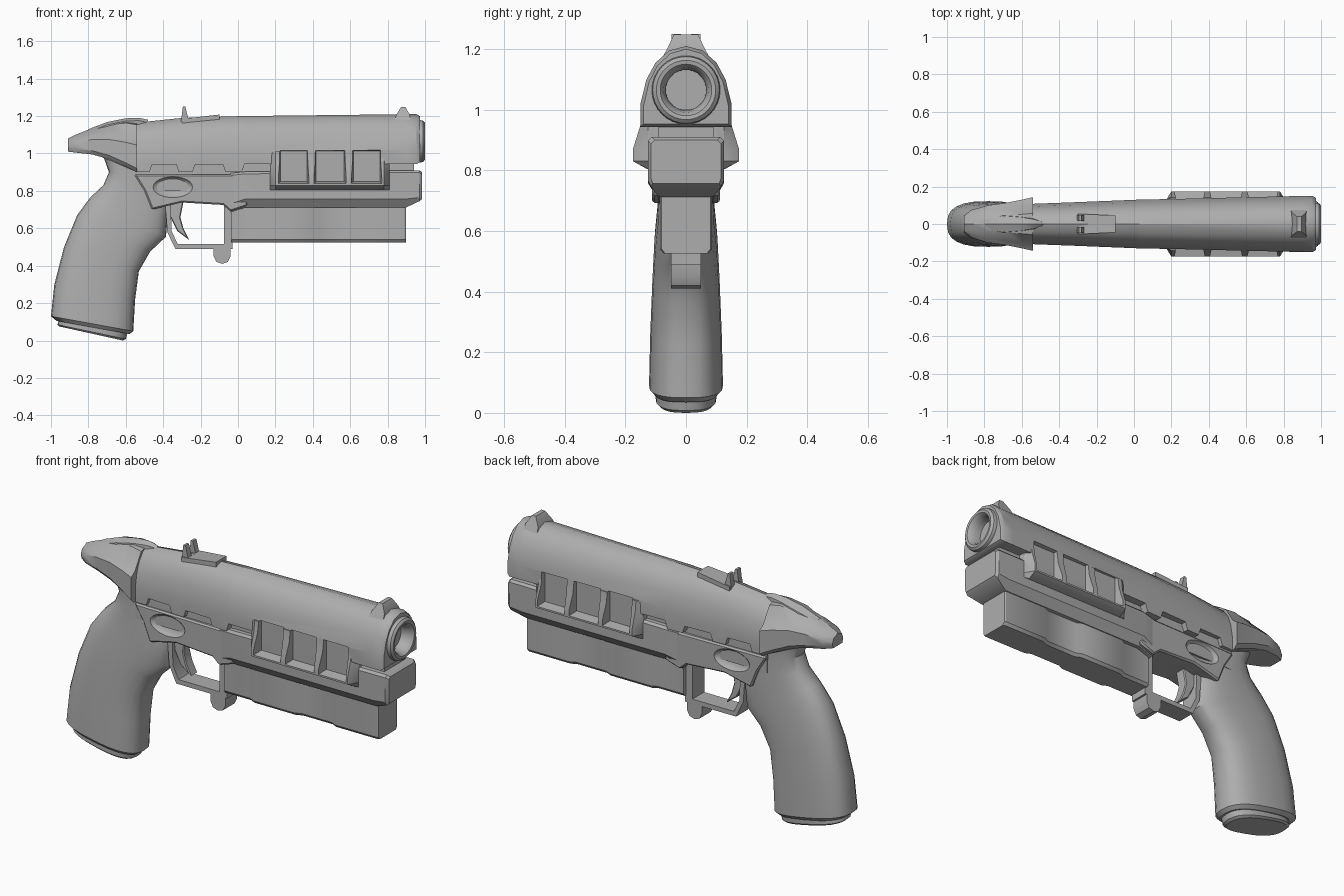
import bpy, bmesh, math
from mathutils import Vector

if "Cube" in bpy.data.objects:
    bpy.data.objects.remove(bpy.data.objects["Cube"])

grey = bpy.data.materials.new("gunmetal grey")
grey.diffuse_color = (0.42, 0.42, 0.42, 1)
grey.use_nodes = True
grey.node_tree.nodes["Principled BSDF"].inputs["Base Color"].default_value = grey.diffuse_color


def loft(name, rings, bevel=0.0):
    """Skin a list of equal-length closed rings and cap both ends."""
    bm = bmesh.new()
    vs = [[bm.verts.new(p) for p in r] for r in rings]
    n = len(rings[0])
    for a, b in zip(vs, vs[1:]):
        for i in range(n):
            bm.faces.new((a[i], a[(i + 1) % n], b[(i + 1) % n], b[i]))
    bm.faces.new(vs[0])
    bm.faces.new(vs[-1])
    bmesh.ops.recalc_face_normals(bm, faces=bm.faces)
    me = bpy.data.meshes.new(name)
    bm.to_mesh(me)
    bm.free()
    me.materials.append(grey)
    ob = bpy.data.objects.new(name, me)
    bpy.context.collection.objects.link(ob)
    if bevel:
        m = ob.modifiers.new("bevel", 'BEVEL')
        m.width, m.segments, m.limit_method = bevel, 1, 'ANGLE'
        m.angle_limit = math.radians(40)
        apply(ob, m)
    return ob


def apply(ob, m):
    bpy.context.view_layer.objects.active = ob
    bpy.ops.object.modifier_apply(modifier=m.name)


def cut(ob, cutters):
    for c in cutters:
        m = ob.modifiers.new("cut", 'BOOLEAN')
        m.operation, m.solver, m.object = 'DIFFERENCE', 'EXACT', c
        apply(ob, m)


def prism(name, prof, half, bevel=0.0, y=0.0):
    """Extrude an xz profile across y; half may be a function of x."""
    h = half if callable(half) else (lambda x: half)
    return loft(name, [[(x, y + s * h(x), z) for x, z in prof] for s in (-1, 1)], bevel)


def mirrored(half):
    """Half section (x, y, z) from bottom to top -> closed ring."""
    return half + [(x, -y, z) for x, y, z in reversed(half) if y > 1e-6]


def oval(back, front, w, n=24, e=0.75):
    """Rounded ring between a back and a front point in the xz plane."""
    b, f = Vector((back[0], 0, back[1])), Vector((front[0], 0, front[1]))
    ring = []
    for i in range(n):
        t = 2 * math.pi * i / n
        c, s = math.cos(t), math.sin(t)
        p = (b + f) / 2 + (f - b) / 2 * math.copysign(abs(c) ** e, c)
        ring.append((p.x, w * math.copysign(abs(s) ** e, s), p.z))
    return ring


def circle(x, r, z=1.065, n=32):
    return [(x, r * math.cos(2 * math.pi * i / n), z + r * math.sin(2 * math.pi * i / n))
            for i in range(n)]


# --- slide: arched section lofted along the barrel
ARCH = [(1, .19), (.87, .11), (.67, .055), (.37, .015), (0, 0)]


def arch(x, w, zt, zb):
    k = min(1, (zt - zb) / .25)
    return mirrored([(x, w, zb)] + [(x, w * f, zt - d * k) for f, d in ARCH])


slide = loft("slide", [arch(*s) for s in (
    (-.74, .085, 1.11, .985), (-.54, .108, 1.165, .90), (-.3, .117, 1.19, .90),
    (.02, .13, 1.20, .90), (.035, .13, 1.20, .943), (.9, .15, 1.21, .943),
    (.955, .15, 1.21, .943), (.972, .14, 1.20, .953))])

# --- side panels with three windows each, on both sides
SECT = [(.08, 1.01), (.143, 1.01), (.150, .95), (.175, .87), (.175, .83), (.13, .805), (.08, .805)]
panels, windows = [], []
for s in (-1, 1):
    rings = []
    for x, lim in ((.17, .125), (.20, 1), (.78, 1), (.81, .125)):
        rings.append([(x, s * min(y, lim), z) for y, z in SECT])
    panels.append(loft("side_panel", rings))
    for x0, x1 in ((.215, .38), (.405, .58), (.605, .77)):
        windows.append(loft("window_cutter", [
            [(x0 + d, s * y, .838 + d), (x1 - d, s * y, .838 + d),
             (x1 - d, s * y, 1.025 - d), (x0 + d, s * y, 1.025 - d)]
            for y, d in ((.125, .012), (.2, -.004))]))
bore = loft("bore_cutter", [circle(.7, .1), circle(1.1, .1)])

# --- notches along the lower slide edge
notches = [prism("notch_cutter", [(a - .01, .88), (a + .01, .94), (b - .01, .94), (b + .01, .88)],
                 .06, y=s * .15) for a, b in ((-.47, -.32), (-.24, -.07)) for s in (-1, 1)]
cut(slide, windows + [bore] + notches)
for p in panels:
    cut(p, windows)

# --- inner core seen through the gaps
prism("inner_core", [(-.55, .80), (.94, .80), (.94, 1.0), (-.55, 1.0)], .09)

# --- muzzle ring and bore
loft("muzzle", [circle(x, r) for x, r in (
    (.93, .108), (.975, .113), (.99, .110), (1.0, .098), (.998, .085), (.985, .074),
    (.95, .067), (.82, .064))])

# --- tail cap with flared wings
tail = []
for x, w, zb, zs, zt in ((-.91, .045, 1.01, 1.05, 1.08), (-.87, .075, 1.005, 1.065, 1.10),
                         (-.78, .10, .995, 1.085, 1.135), (-.69, .112, .97, 1.085, 1.16),
                         (-.6, .13, .93, 1.07, 1.175), (-.54, .143, .90, 1.055, 1.165)):
    tail.append(mirrored([(x, w * .85, zb), (x, w, zb + .02), (x, w, zs - .01),
                          (x, w * .78, zs + .012), (x, w * .4, zt - .012), (x, 0, zt)]))
loft("tail_cap", tail)
loft("tail_tongue", [mirrored([(x, w, zt - .07), (x, w * .8, zt - .015), (x, 0, zt)])
                     for x, w, zt in ((-.8, .03, 1.13), (-.7, .055, 1.168), (-.6, .045, 1.188),
                                      (-.53, .03, 1.191), (-.48, .008, 1.18))])

# --- front frame under the slide
loft("front_frame", [mirrored([(x, b, zb), (x, w, zc), (x, w, zt - .012), (x, w - .012, zt)])
                     for x, w, b, zb, zc, zt in (
    (-.04, .108, .085, .685, .73, .895), (.04, .125, .09, .712, .757, .903),
    (.9, .125, .09, .712, .757, .91), (.97, .125, .115, .745, .765, .91),
    (.985, .115, .11, .757, .772, .90))])

# --- rear frame with scooped oval recess on each side
rear = prism("rear_frame", [(-.555, .888), (.05, .888), (.05, .72), (-.04, .69), (-.08, .725),
                            (-.3, .738), (-.46, .70), (-.5, .80)],
             lambda x: .112 + .02 * x, .008)
scoops = []
for s in (-1, 1):
    bpy.ops.mesh.primitive_uv_sphere_add(segments=24, ring_count=12, location=(-.35, s * .115, .82))
    c = bpy.context.object
    c.name, c.scale = "scoop_cutter", (.11, .04, .058)
    scoops.append(c)
bpy.context.view_layer.update()
cut(rear, scoops)

# --- accessory rail block with alternating widths
loft("under_rail", [mirrored([(x, w - .012, .525), (x, w, .54), (x, w, .73)]) for x, w in (
    (-.035, .07), (.12, .07), (.15, .085), (.4, .085), (.43, .07), (.61, .07),
    (.64, .085), (.89, .085), (.898, .08))])

# --- trigger guard, hook and trigger
prism("trigger_guard", [(-.39, .74), (-.378, .58), (-.335, .49), (-.03, .49), (-.03, .70),
                        (-.075, .72), (-.075, .515), (-.322, .515), (-.355, .585), (-.36, .74)], .05)
prism("guard_hook", [(-.13, .51), (-.13, .45), (-.115, .42), (-.085, .41), (-.055, .42),
                     (-.04, .45), (-.04, .52)], .05)
prism("trigger", [(-.375, .75), (-.362, .66), (-.325, .585), (-.26, .537), (-.292, .6),
                  (-.308, .66), (-.29, .75)], .03, .005)

# --- grip and its base plate
loft("grip", [oval(*s) for s in (
    ((-.97, .105), (-.58, .035), .105), ((-1.0, .13), (-.56, .05), .122),
    ((-.982, .3), (-.55, .22), .118), ((-.93, .5), (-.53, .37), .111),
    ((-.86, .67), (-.47, .475), .104), ((-.79, .765), (-.385, .555), .095),
    ((-.72, .83), (-.37, .74), .09), ((-.69, .9), (-.43, .87), .085),
    ((-.72, .985), (-.46, .96), .085))])
loft("grip_base", [oval(*s) for s in (
    ((-.955, .075), (-.615, 0), .09), ((-.965, .085), (-.6, .008), .1),
    ((-.955, .13), (-.585, .06), .1))])

# --- sights
prism("rear_sight_plate", [(-.3, 1.16), (-.3, 1.185), (-.1, 1.208), (-.1, 1.16)],
      lambda x: .04 - .05 * x)
for s in (-1, 1):
    prism("rear_sight_post", [(-.305, 1.17), (-.295, 1.25), (-.282, 1.25), (-.262, 1.17)],
          .015, y=s * .032)
loft("front_sight", [[(a, -y, z), (b, -y, z), (b, y, z), (a, y, z)] for z, a, b, y in (
    (1.14, .83, .925, .095), (1.205, .845, .92, .06), (1.248, .872, .895, .04))])

# --- remove cutters, shade smooth with sharp creases
for ob in list(bpy.data.objects):
    if "cutter" in ob.name:
        bpy.data.objects.remove(ob)
for ob in bpy.data.objects:
    ob.select_set(True)
    bpy.context.view_layer.objects.active = ob
bpy.ops.object.shade_smooth_by_angle(angle=math.radians(32))
